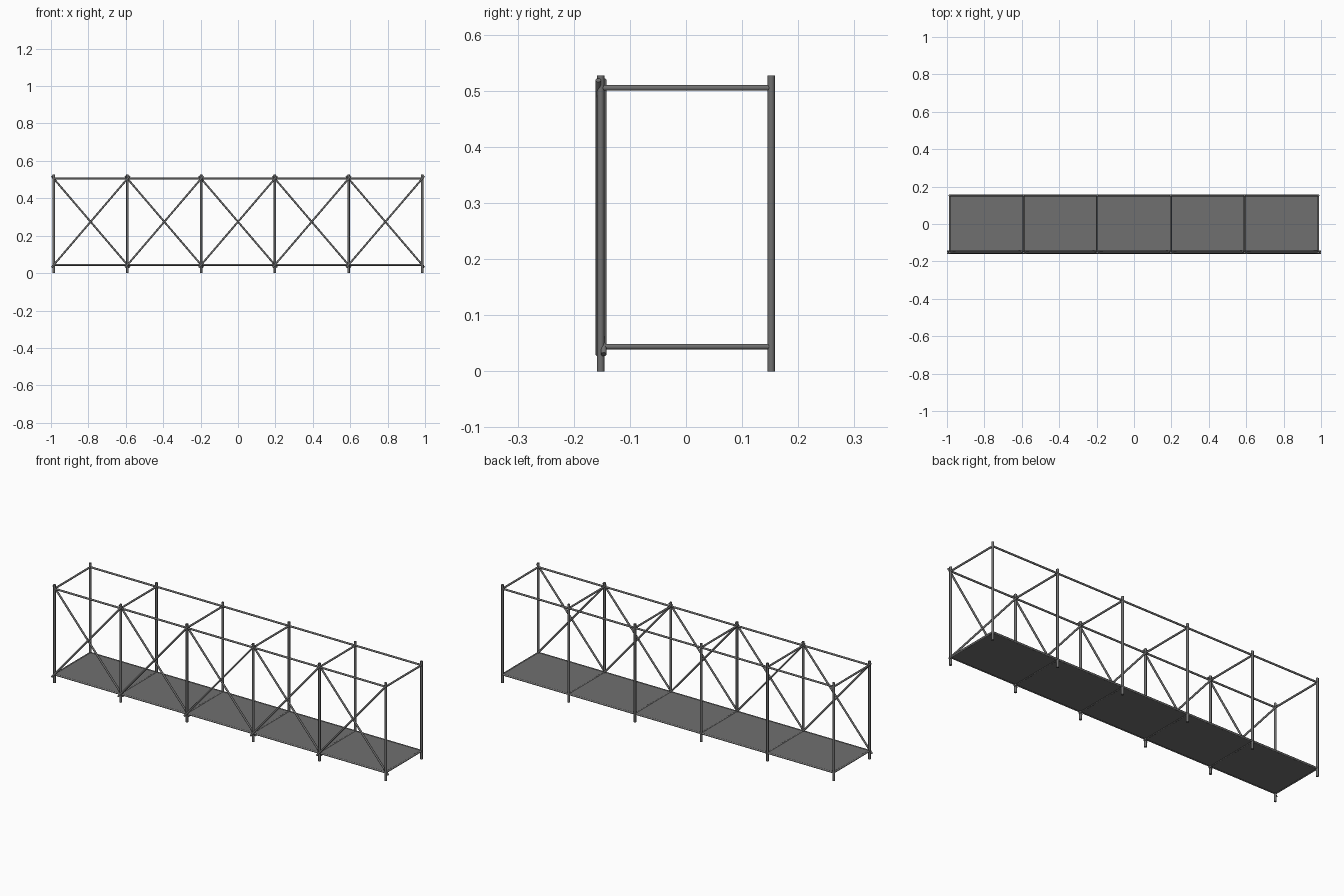
import bpy
from mathutils import Vector

cube = bpy.data.objects.get("Cube")
if cube:
    bpy.data.objects.remove(cube, do_unlink=True)

BAYS = 5
HALF = 0.985
BAY = 2 * HALF / BAYS
DEPTH = 0.152
HEIGHT = 0.527
LOW, HIGH = 0.044, 0.505
POST_R, TUBE_R = 0.0065, 0.005


def material(name, grey):
    mat = bpy.data.materials.new(name)
    mat.use_nodes = True
    colour = (grey, grey, grey, 1)
    mat.diffuse_color = colour
    mat.node_tree.nodes["Principled BSDF"].inputs["Base Color"].default_value = colour
    return mat


steel = material("grey steel", 0.16)


def finish(name):
    obj = bpy.context.object
    obj.name = name
    obj.data.materials.append(steel)
    return obj


def tube(name, start, end, radius):
    start, end = Vector(start), Vector(end)
    axis = end - start
    bpy.ops.mesh.primitive_cylinder_add(
        vertices=16, radius=radius, depth=axis.length,
        location=(start + end) / 2,
        rotation=axis.to_track_quat("Z", "Y").to_euler())
    bpy.ops.object.shade_smooth_by_angle()
    return finish(name)


# Upright posts and the cross tubes joining each pair
for i in range(BAYS + 1):
    x = -HALF + i * BAY
    for side, y in (("front", -DEPTH), ("back", DEPTH)):
        tube(f"{side}_post_{i + 1}", (x, y, 0), (x, y, HEIGHT), POST_R)
    for level, z in (("lower", LOW), ("upper", HIGH)):
        tube(f"{level}_cross_tube_{i + 1}", (x, -DEPTH, z), (x, DEPTH, z), TUBE_R)

# Long rails
for side, y in (("front", -DEPTH), ("back", DEPTH)):
    for level, z in (("lower", LOW), ("upper", HIGH)):
        tube(f"{side}_{level}_rail", (-HALF, y, z), (HALF, y, z), TUBE_R)

# Crossed braces on the front, one passing outside the posts and one inside
for i in range(BAYS):
    middle = Vector((-HALF + (i + 0.5) * BAY, -DEPTH, (LOW + HIGH) / 2))
    reach = Vector((BAY / 2, 0, (HIGH - LOW) / 2)) * 1.06
    for name, sign, shift in (("outer", 1, -0.0045), ("inner", -1, 0.0055)):
        arm = Vector((reach.x * sign, 0, reach.z))
        centre = middle + Vector((0, shift, 0))
        tube(f"{name}_brace_{i + 1}", centre - arm, centre + arm, TUBE_R)

# Walking deck, one panel per bay
for i in range(BAYS):
    bpy.ops.mesh.primitive_cube_add(size=1, location=(-HALF + (i + 0.5) * BAY, 0, LOW))
    bpy.context.object.scale = (BAY, 2 * DEPTH, 0.006)
    finish(f"deck_panel_{i + 1}")
